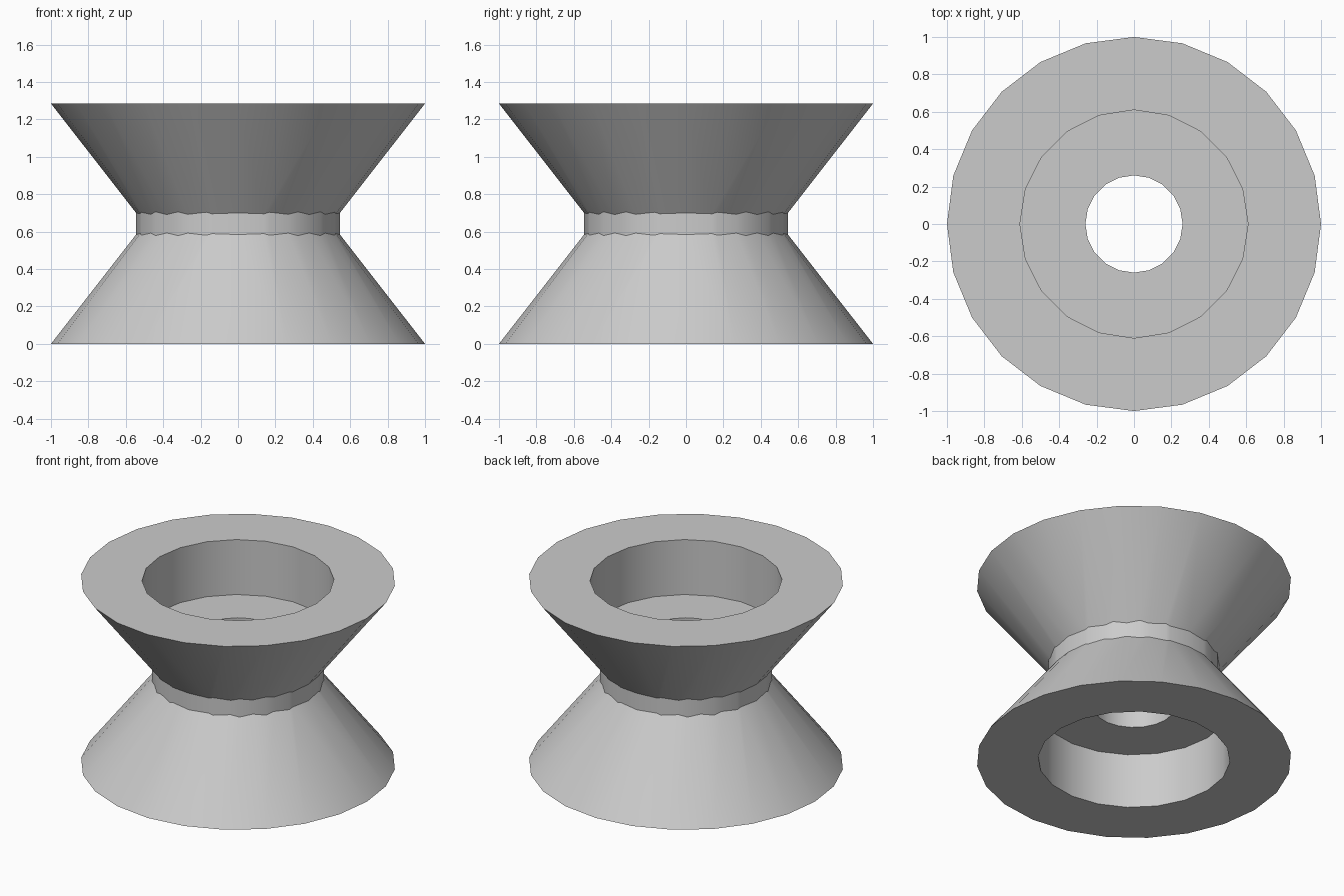
import bpy
import math

cube = bpy.data.objects.get("Cube")
if cube:
    bpy.data.objects.remove(cube, do_unlink=True)

HEIGHT = 1.285
MID = HEIGHT / 2
RECESS = 0.385

grey = bpy.data.materials.new("plain_grey")
grey.use_nodes = True
colour = (0.6, 0.6, 0.6, 1)
grey.diffuse_color = colour
grey.node_tree.nodes["Principled BSDF"].inputs["Base Color"].default_value = colour


def frustum(name, sides, r_low, r_high, z_low, z_high):
    """Closed round solid between two heights."""
    bpy.ops.mesh.primitive_cone_add(
        vertices=sides, radius1=r_low, radius2=r_high,
        depth=z_high - z_low, location=(0, 0, (z_low + z_high) / 2))
    obj = bpy.context.object
    obj.name = name
    obj.data.materials.append(grey)
    return obj


def combine(body, other, operation):
    """Apply a boolean and discard the second solid."""
    mod = body.modifiers.new(operation, 'BOOLEAN')
    mod.operation = operation
    mod.solver = 'EXACT'
    mod.object = other
    bpy.context.view_layer.objects.active = body
    bpy.ops.object.modifier_apply(modifier=mod.name)
    bpy.data.objects.remove(other, do_unlink=True)


# Neck band, running into both flared ends
body = frustum("spool_body", 20, 0.545, 0.545, MID - 0.11, MID + 0.11)

# Flared ends
combine(body, frustum("lower_flare", 24, 1, 0.5, 0, MID), 'UNION')
combine(body, frustum("upper_flare", 24, 0.5, 1, MID, HEIGHT), 'UNION')

# Wide recess in each end, then the narrow through bore
combine(body, frustum("lower_recess", 20, 0.61, 0.61, -0.1, RECESS), 'DIFFERENCE')
combine(body, frustum("upper_recess", 20, 0.61, 0.61, HEIGHT - RECESS, HEIGHT + 0.1), 'DIFFERENCE')
combine(body, frustum("bore", 20, 0.26, 0.26, -0.1, HEIGHT + 0.1), 'DIFFERENCE')

# Smooth walls with crisp rims
bpy.ops.object.select_all(action='DESELECT')
body.select_set(True)
bpy.context.view_layer.objects.active = body
bpy.ops.object.shade_smooth_by_angle(angle=math.radians(30))
